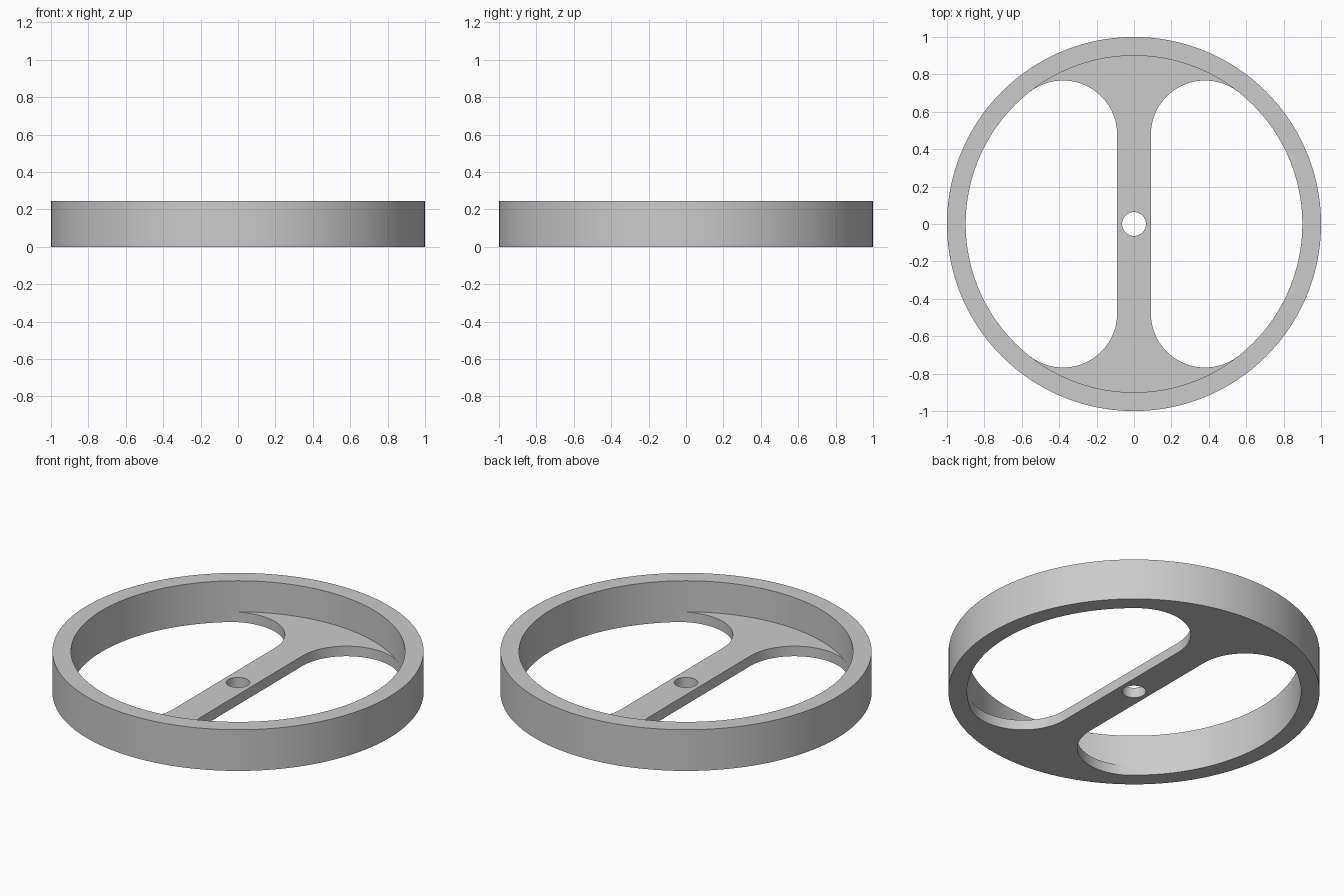
import bpy, bmesh
from math import atan2, cos, sin, pi, hypot

cube = bpy.data.objects.get("Cube")
if cube:
    bpy.data.objects.remove(cube, do_unlink=True)

HEIGHT, WEB = 0.245, 0.06            # rim height, web thickness
OUTER, INNER, BORE = 1.0, 0.9, 0.064
FILLET, HALF_SPOKE = 0.29, 0.09
cx = HALF_SPOKE + FILLET             # fillet centre, tangent to spoke and rim
cy = ((INNER - FILLET) ** 2 - cx ** 2) ** 0.5
t = atan2(cy, cx)                    # angle where fillet meets the rim


def arc(x, y, r, a, b, n):
    return [(x + r * cos(a + (b - a) * i / n), y + r * sin(a + (b - a) * i / n))
            for i in range(n + 1)]


def turned(path):
    return [(-x, -y) for x, y in path]


bm = bmesh.new()


def wall(path, z0, z1):
    low = [bm.verts.new((x, y, z0)) for x, y in path]
    high = [bm.verts.new((x, y, z1)) for x, y in path]
    for i in range(len(path) - 1):
        bm.faces.new((low[i], low[i + 1], high[i + 1], high[i]))


# Outer rim wall and centre bore
wall(arc(0, 0, OUTER, 0, 2 * pi, 160), 0, HEIGHT)
wall(arc(0, 0, BORE, 0, 2 * pi, 48), 0, WEB)

# Window openings, rim inside and spoke fillets, repeated by half turn
window_arc = arc(0, 0, INNER, -t, t, 48)
web_arc = arc(0, 0, INNER, t, pi - t, 40)
spoke_side = arc(cx, cy, FILLET, t, pi, 32) + arc(cx, -cy, FILLET, pi, 2 * pi - t, 32)
for side in (lambda p: p, turned):
    wall(side(window_arc), 0, WEB)
    wall(side(window_arc), WEB, HEIGHT)
    wall(side(web_arc), WEB, HEIGHT)
    wall(side(spoke_side), 0, WEB)

bmesh.ops.remove_doubles(bm, verts=bm.verts[:], dist=0.0001)

# Flat underside, web top and rim top
for z in (0, WEB, HEIGHT):
    edges = [e for e in bm.edges if e.is_boundary
             and all(abs(v.co.z - z) < 0.001 for v in e.verts)]
    bmesh.ops.triangle_fill(bm, edges=edges, use_beauty=True, normal=(0, 0, 1))
bmesh.ops.recalc_face_normals(bm, faces=bm.faces[:])

mesh = bpy.data.meshes.new("spoked_wheel")
bm.to_mesh(mesh)
bm.free()
wheel = bpy.data.objects.new("spoked_wheel", mesh)
bpy.context.collection.objects.link(wheel)

# Plain grey
grey = bpy.data.materials.new("grey")
grey.use_nodes = True
colour = (0.6, 0.6, 0.6, 1)
grey.diffuse_color = colour
grey.node_tree.nodes["Principled BSDF"].inputs["Base Color"].default_value = colour
mesh.materials.append(grey)

bpy.context.view_layer.objects.active = wheel
wheel.select_set(True)
bpy.ops.object.shade_smooth_by_angle(angle=pi / 6)
